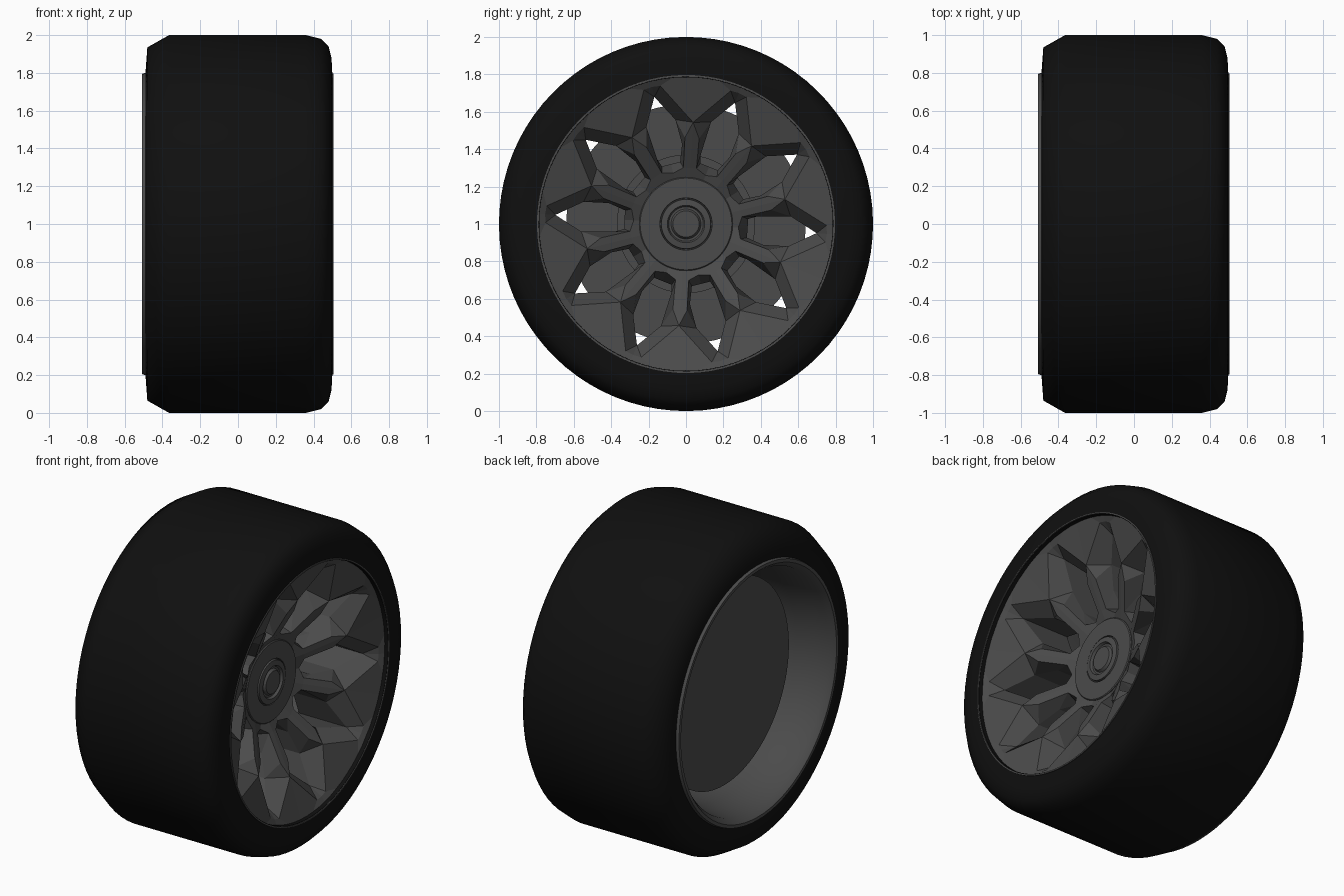
import bpy, bmesh
from math import radians, sin, cos, pi

if "Cube" in bpy.data.objects:
    bpy.data.objects.remove(bpy.data.objects["Cube"])

SEG = 80
START = radians(32)          # direction of the first window


def material(name, v):
    m = bpy.data.materials.new(name)
    m.diffuse_color = (v, v, v, 1)
    m.use_nodes = True
    m.node_tree.nodes["Principled BSDF"].inputs["Base Color"].default_value = m.diffuse_color
    return m


RUBBER = material("rubber", 0.005)
METAL = material("dark_metal", 0.07)


def finish(name, bm, mat, smooth=None):
    bmesh.ops.remove_doubles(bm, verts=bm.verts, dist=0.0005)
    bmesh.ops.recalc_face_normals(bm, faces=bm.faces)
    me = bpy.data.meshes.new(name)
    bm.to_mesh(me)
    bm.free()
    ob = bpy.data.objects.new(name, me)
    bpy.context.collection.objects.link(ob)
    me.materials.append(mat)
    if smooth:
        bpy.ops.object.select_all(action='DESELECT')
        ob.select_set(True)
        bpy.context.view_layer.objects.active = ob
        bpy.ops.object.shade_smooth_by_angle(angle=radians(smooth))
    return ob


def lathe(name, profile, mat, closed=False, smooth=35):
    """Spin (x, radius) points round the axle."""
    bm = bmesh.new()
    rings = []
    for x, r in profile:
        rings.append([bm.verts.new((x, r * cos(START + 2 * pi * i / SEG),
                                    1 + r * sin(START + 2 * pi * i / SEG)))
                      for i in range(SEG)])
    pairs = list(zip(rings, rings[1:]))
    if closed:
        pairs.append((rings[-1], rings[0]))
    for a, b in pairs:
        for i in range(SEG):
            j = (i + 1) % SEG
            bm.faces.new((a[i], a[j], b[j], b[i]))
    if not closed:           # flat end caps
        bm.faces.new(rings[0])
        bm.faces.new(rings[-1])
    return finish(name, bm, mat, smooth)


# Tyre: chamfered inner shoulder, rounded outer shoulder
lathe("tyre", [(-0.49, 0.78), (-0.49, 0.80), (-0.48, 0.935), (-0.365, 1.0),
               (0.36, 1.0), (0.44, 0.98), (0.48, 0.94), (0.495, 0.88),
               (0.50, 0.785)], RUBBER, closed=True, smooth=70)

# Rim barrel with a lip on both sides
lathe("rim_barrel", [(-0.49, 0.80), (-0.508, 0.795), (-0.508, 0.775),
                     (-0.47, 0.745), (-0.27, 0.715), (0.10, 0.715),
                     (0.40, 0.765), (0.465, 0.784), (0.505, 0.788),
                     (0.505, 0.797)], METAL, closed=True)

# Disc behind the spokes, and the hub that carries it
lathe("brake_disc", [(-0.27, 0.64), (-0.24, 0.64)], METAL)
lathe("hub_core", [(-0.25, 0.37), (0.08, 0.37)], METAL)

# Centre cap with ring grooves
lathe("centre_cap", [(0.12, 0.25), (0.23, 0.25), (0.235, 0.245), (0.235, 0.14),
                     (0.222, 0.138), (0.222, 0.134), (0.24, 0.132),
                     (0.245, 0.10), (0.23, 0.092), (0.23, 0.08),
                     (0.245, 0.07)], METAL)

# Spoke face: half a window sector (sideways, radial, x), mirrored and repeated
HALF = radians(18)


def polar(a, r, x, w=0.0):
    """Point at angle a and radius r, moved sideways by w towards the window."""
    return (r * sin(a) - w * cos(a), r * cos(a) + w * sin(a), x)


P = {
    "H0": (0, 0.247, 0.225), "H1": polar(HALF, 0.247, 0.225),
    # spoke top: hub end, narrow middle, apex where the dish begins
    "RH": polar(HALF, 0.30, 0.26), "S2": polar(HALF, 0.30, 0.255, 0.035),
    "S1": polar(HALF, 0.46, 0.345, 0.038), "R": polar(HALF, 0.545, 0.39),
    # outer dish
    "O0": (0, 0.787, 0.475), "O1": polar(HALF / 2, 0.787, 0.475),
    "O2": polar(HALF, 0.787, 0.475),
    # bevel ends
    "B0": (0, 0.28, 0.23), "B4": (0.045, 0.75, 0.455), "B5": (0, 0.755, 0.455),
    # window opening
    "W0": (0, 0.33, 0.15), "W1": (0.05, 0.33, 0.15),
    "W2": (0.083, 0.42, 0.22), "W3": (0.08, 0.555, 0.28),
    "W4": (0, 0.70, 0.38),
}
for i in range(5):           # back edge of the window walls
    u, r, x = P["W%d" % i]
    P["K%d" % i] = (u, r, 0.05)

FACES = """H0 H1 RH S2 B0,RH R S1 S2,R O2 O1 B4,B4 O1 O0 B5,
B0 S2 W1 W0,S2 W2 W1,S2 S1 W3 W2,S1 R W3,R B4 W4 W3,B4 B5 W4,
W0 W1 K1 K0,W1 W2 K2 K1,W2 W3 K3 K2,W3 W4 K4 K3"""

bm = bmesh.new()
for k in range(10):
    a = START + k * 2 * HALF
    for s in (1, -1):
        vs = {}
        for n, (u, r, x) in P.items():
            vs[n] = bm.verts.new((x, r * cos(a) - s * u * sin(a),
                                  1 + r * sin(a) + s * u * cos(a)))
        for f in FACES.replace("\n", "").split(","):
            names = f.split()
            bm.faces.new([vs[n] for n in (names if s > 0 else names[::-1])])
finish("spokes", bm, METAL)
